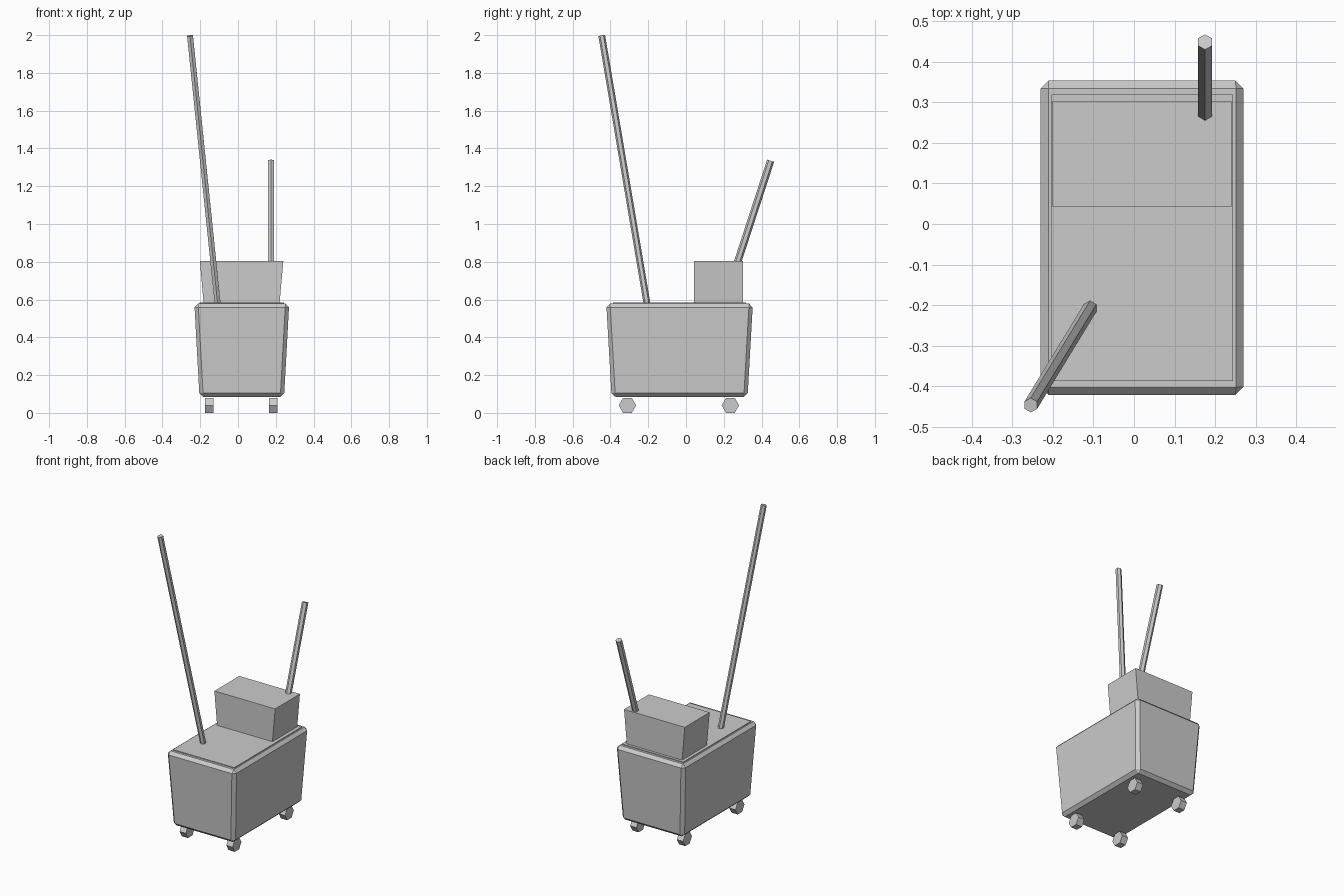
import bpy, bmesh
from mathutils import Vector, Matrix

if "Cube" in bpy.data.objects:
    bpy.data.objects.remove(bpy.data.objects["Cube"])


def add_object(name, bm):
    bmesh.ops.recalc_face_normals(bm, faces=bm.faces)
    mesh = bpy.data.meshes.new(name)
    bm.to_mesh(mesh)
    bm.free()
    obj = bpy.data.objects.new(name, mesh)
    bpy.context.collection.objects.link(obj)
    return obj


def tapered_box(name, center, bottom, top, z0, z1, bevel=0):
    """Box whose bottom and top have different (x, y) half sizes."""
    bm = bmesh.new()
    bmesh.ops.create_cube(bm, size=2)
    for v in bm.verts:
        hx, hy = top if v.co.z > 0 else bottom
        v.co = (center[0] + v.co.x * hx, center[1] + v.co.y * hy,
                z1 if v.co.z > 0 else z0)
    obj = add_object(name, bm)
    if bevel:
        mod = obj.modifiers.new("chamfer", 'BEVEL')
        mod.width = bevel
        mod.segments = 1
        mod.limit_method = 'NONE'
    return obj


def hex_rod(name, start, end, radius, rotation=None):
    """Six-sided rod between two points."""
    start, end = Vector(start), Vector(end)
    axis = end - start
    rot = rotation or Vector((0, 0, 1)).rotation_difference(axis).to_matrix()
    bm = bmesh.new()
    bmesh.ops.create_cone(bm, cap_ends=True, segments=6, radius1=radius,
                          radius2=radius, depth=axis.length,
                          matrix=Matrix.Translation((start + end) / 2) @ rot.to_4x4())
    return add_object(name, bm)


# Bucket body with chamfered edges, and the thin surface on top
CX, CY = 0.02, -0.034
tapered_box("bucket", (CX, CY), (0.224, 0.36), (0.251, 0.388), 0.085, 0.579, 0.02)
tapered_box("water_surface", (CX, CY), (0.2235, 0.3525), (0.2235, 0.3525), 0.565, 0.584)

# Wringer box flaring sideways
tapered_box("wringer", (0.019, 0.172), (0.2, 0.129), (0.221, 0.129), 0.57, 0.805)

# Hexagonal casters
sides = (("left", -0.153), ("right", 0.187))
ends = (("front", -0.31), ("back", 0.235))
for side, x in sides:
    for end, y in ends:
        hex_rod(f"{end}_{side}_wheel", (x - 0.0225, y, 0.04), (x + 0.0225, y, 0.04), 0.046)

# Mop handle and wringer lever
hex_rod("mop_handle", (-0.107, -0.205, 0.57), (-0.254, -0.446, 1.997), 0.018)
hex_rod("wringer_lever", (0.175, 0.272, 0.795), (0.175, 0.448, 1.335), 0.0195)
